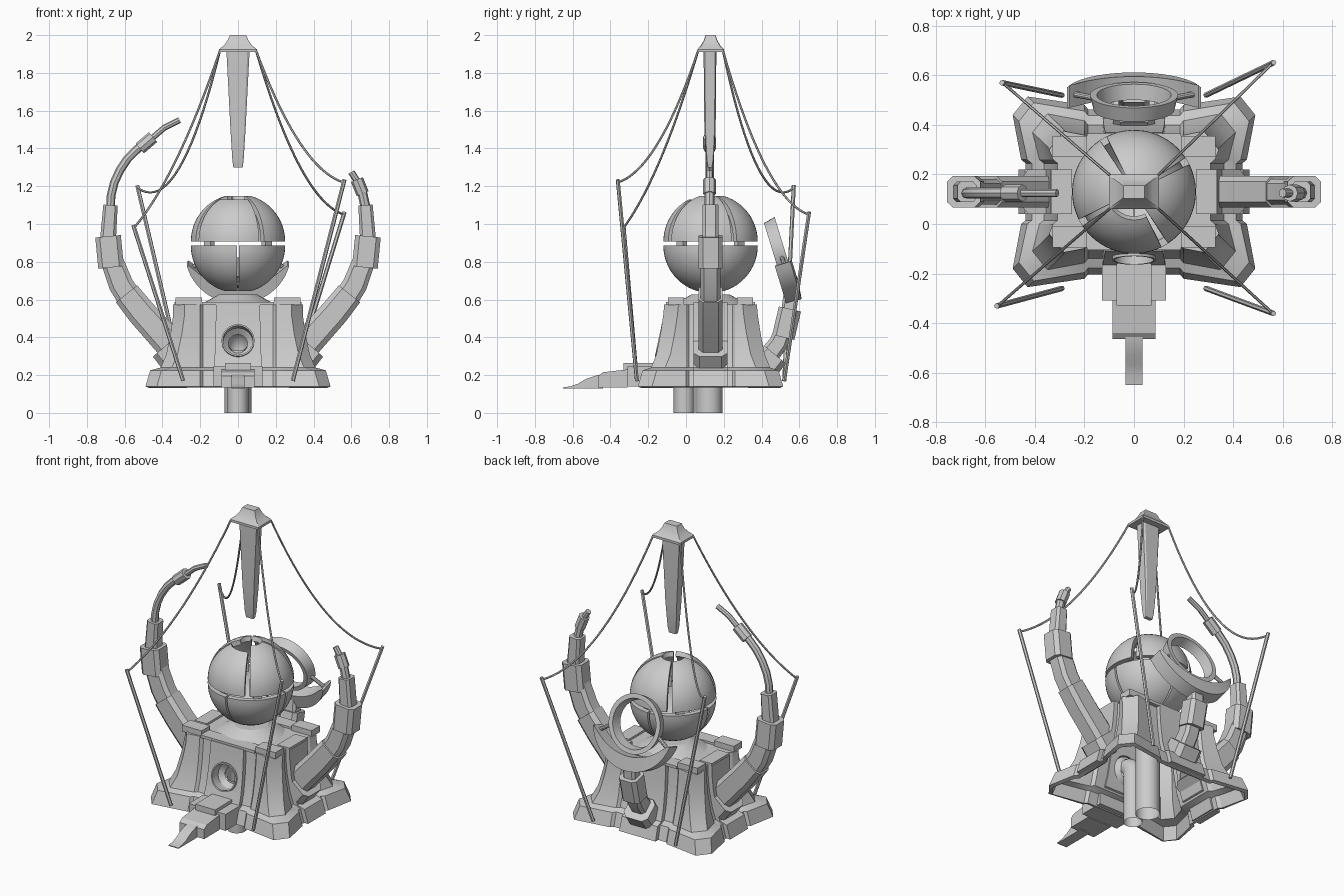
import bpy, bmesh, math
from mathutils import Vector, Matrix

if "Cube" in bpy.data.objects:
    bpy.data.objects.remove(bpy.data.objects["Cube"], do_unlink=True)

STONE = (0.6, 0.6, 0.6, 1)
mat = bpy.data.materials.new("stone_grey")
mat.use_nodes = True
mat.diffuse_color = STONE
mat.node_tree.nodes["Principled BSDF"].inputs["Base Color"].default_value = STONE
CY = 0.13                      # tower axis
parts = []


def activate(ob):
    bpy.ops.object.select_all(action='DESELECT')
    ob.select_set(True)
    bpy.context.view_layer.objects.active = ob


def finish(name, bm, matrix=None):
    bmesh.ops.recalc_face_normals(bm, faces=bm.faces)
    me = bpy.data.meshes.new(name)
    bm.to_mesh(me)
    bm.free()
    me.materials.append(mat)
    ob = bpy.data.objects.new(name, me)
    if matrix:
        me.transform(matrix)
    bpy.context.collection.objects.link(ob)
    parts.append(ob)
    return ob


def loft(name, rings, caps=(True, True), closed=False, matrix=None):
    """Skin a list of equal rings of points."""
    bm = bmesh.new()
    vs = [[bm.verts.new(p) for p in r] for r in rings]
    n = len(rings[0])
    pairs = list(zip(vs, vs[1:])) + ([(vs[-1], vs[0])] if closed else [])
    for a, b in pairs:
        for i in range(n):
            j = (i + 1) % n
            bm.faces.new((a[i], a[j], b[j], b[i]))
    if not closed:
        for cap, ring in zip(caps, (vs[0], vs[-1])):
            if cap:
                bm.faces.new(ring)
    return finish(name, bm, matrix)


def box(name, x0, x1, y0, y1, z0, z1):
    return loft(name, [[(x0, y0, z), (x1, y0, z), (x1, y1, z), (x0, y1, z)] for z in (z0, z1)])


def side_profile(name, half, pts):
    """Extrude a (y, z) outline across the width."""
    loft(name, [[(x, y, z) for y, z in pts] for x in (-half, half)])


def tube(name, pts, r, fill=True, sides=3):
    cu = bpy.data.curves.new(name, 'CURVE')
    cu.dimensions = '3D'
    cu.bevel_depth, cu.bevel_resolution, cu.use_fill_caps = r, sides, fill
    sp = cu.splines.new('POLY')
    sp.points.add(len(pts) - 1)
    for q, p in zip(sp.points, pts):
        q.co = (*p, 1)
    cu.materials.append(mat)
    ob = bpy.data.objects.new(name, cu)
    bpy.context.collection.objects.link(ob)
    activate(ob)
    bpy.ops.object.convert(target='MESH')
    parts.append(bpy.context.view_layer.objects.active)


def about_axis(angle):
    return Matrix.Translation((0, CY, 0)) @ Matrix.Rotation(math.radians(angle), 4, 'Z')


def octagon(a, b, k=0.65):
    """Rectangle with cut corners; k is the uncut share of each side."""
    q = [(a, b * k), (a * k, b)]
    half = q + [(-s, t) for s, t in reversed(q)]
    return half + [(-s, -t) for s, t in half]


def limb(name, path, depth, angle):
    """Bevelled bar along (radius, z, half width) points, turned about the axis."""
    rings = []
    for i, (r, z, w) in enumerate(path):
        a, b = path[max(i - 1, 0)], path[min(i + 1, len(path) - 1)]
        t = Vector((b[0] - a[0], 0, b[1] - a[1])).normalized()
        n = Vector((t.z, 0, -t.x))
        rings.append([Vector((r, 0, z)) + n * s + Vector((0, d, 0)) for s, d in octagon(w, depth)])
    return loft(name, rings, matrix=about_axis(angle))


# Flared base: level height, half width, half depth, inward bow of the sides
levels = [(.14, .49, .385, .034), (.225, .465, .36, .034), (.24, .41, .315, .028), (.31, .38, .287, .022),
          (.42, .357, .265, .02), (.52, .343, .25, .016), (.575, .343, .245, .016)]


def plan(z, x, y, c):
    q = [(x - c - .018, .115), (x - c, .13), (x, y - .075), (x - .06, y), (.2, y - c), (.185, y - c - .018)]
    half = q + [(-a, b) for a, b in reversed(q)]
    return [(a, b + CY, z) for a, b in half + [(-a, -b) for a, b in half]]


base = loft("tower_base", [plan(*l) for l in levels], caps=(False, True))
m = base.modifiers.new("wall", 'SOLIDIFY')
m.thickness, m.offset = .025, -1
activate(base)
bpy.ops.object.modifier_apply(modifier="wall")

buttresses = []
for name, angle, front in (("left", 0, 0), ("back", 90, 1), ("right", 180, 0), ("front", 270, 1)):
    rings = []
    for z, x, y, c in levels:
        d, w = ((y if front else x) - c + .01), (.115 + .03 * (.58 - z) if front else .09)
        rings.append([(d, -w, z), (d, w, z), (d - .06, w, z), (d - .06, -w, z)])
    buttresses.append(loft(name + "_buttress", rings, matrix=about_axis(angle)))

# Round opening through the front wall
bm = bmesh.new()
bmesh.ops.create_cone(bm, cap_ends=True, segments=32, radius1=.083, radius2=.083, depth=.4,
                      matrix=Matrix.Translation((0, -.2, .38)) @ Matrix.Rotation(math.pi / 2, 4, 'X'))
cutter = finish("opening_cutter", bm)
cutter.hide_render = True
for ob in (base, buttresses[3]):
    m = ob.modifiers.new("opening", 'BOOLEAN')
    m.operation, m.object, m.solver = 'DIFFERENCE', cutter, 'EXACT'
    activate(ob)
    bpy.ops.object.modifier_apply(modifier="opening")
parts.remove(cutter)
bpy.data.objects.remove(cutter, do_unlink=True)


def revolve(profile, steps):
    """Rings of a cross-section (radius, height) turned about local y."""
    angs = [math.tau * i / steps for i in range(steps)]
    return [[(r * math.cos(a), h, r * math.sin(a)) for r, h in profile] for a in angs]


collar = [(.087, -.022), (.087, .05), (.055, .075), (.05, .07), (.079, .04), (.079, -.022)]
loft("opening_collar", revolve(collar, 32), closed=True,
     matrix=Matrix.Translation((0, -.125, .38)) @ Matrix.Rotation(math.radians(-12), 4, 'X'))

# Drain pipes under the base, the front one bending out to the opening
bend = [(0, -.06 + .05 * math.sin(a), .33 + .05 * math.cos(a)) for a in [math.pi / 20 * i for i in range(11)]]
tube("front_pipe", bend + [(0, -.01, 0)], .055, False, 6)
tube("rear_pipe", [(0, .122, .56), (0, .122, 0)], .071, False, 6)

# Coping on top of the base
for sx in (-1, 1):
    for sy in (-1, 1):
        xs, ys = sorted((sx * .19, sx * .33)), sorted((CY + sy * .14, CY + sy * .225))
        box("corner_block", *xs, *ys, .57, .61)
for s in (-1, 1):
    box("coping_bar", -.19, .19, *sorted((CY + s * .15, CY + s * .235)), .57, .588)
    box("side_coping_bar", *sorted((s * .25, s * .335)), CY - .09, CY + .09, .57, .588)
bm = bmesh.new()
bmesh.ops.create_cone(bm, cap_ends=True, segments=32, radius1=.2, radius2=.1, depth=.055,
                      matrix=Matrix.Translation((0, CY, .6)))
finish("sphere_pedestal", bm)

# Front steps ending in a flared tongue
box("upper_step", -.13, .13, -.31, -.15, .14, .245)
box("upper_step_tread", -.07, .07, -.33, -.15, .14, .265)
side_profile("middle_step", .087, [(-.465, .135), (-.465, .195), (-.44, .215), (-.31, .23), (-.31, .135)])
side_profile("step_tongue", .035, [(-.44, .205), (-.47, .2), (-.53, .18), (-.57, .155), (-.61, .141),
                                   (-.65, .135), (-.65, .13), (-.44, .13)])


# Split hollow sphere: four slotted shells in each half
def shell(name, a0, gap, up, zc, top):
    bm = bmesh.new()
    R, cols, rows = .25, 14, 12
    grid = []
    for i in range(cols + 1):
        az = math.radians(a0 + gap / 2 + (90 - gap) * i / cols)
        col = []
        for j in range(rows + 1):
            el = math.radians(top * j / rows)
            col.append(bm.verts.new((R * math.cos(el) * math.cos(az), CY + R * math.cos(el) * math.sin(az),
                                     zc + up * R * math.sin(el))))
        grid.append(col)
    for a, b in zip(grid, grid[1:]):
        for j in range(rows):
            bm.faces.new((a[j], b[j], b[j + 1], a[j + 1]))
    ob = finish(name, bm)
    m = ob.modifiers.new("thickness", 'SOLIDIFY')
    face = ob.data.polygons[0]
    outward = face.normal.dot(face.center - Vector((0, CY, zc))) > 0
    m.thickness, m.offset = .03, -1 if outward else 1
    activate(ob)
    bpy.ops.object.modifier_apply(modifier="thickness")


for k in range(4):
    shell("upper_shell", -60 + 90 * k, 7, 1, .908, 63 if k == 3 else 75)
    shell("lower_shell", 90 * k, 3, -1, .885, 74)
    loft("shell_spacer", [[(.2, -.025, z), (.23, -.025, z), (.23, .025, z), (.2, .025, z)] for z in (.86, .93)],
         matrix=about_axis(-45 + 90 * k))

# Jointed arms on both sides and at the back
for side, angle in (("left", 0), ("right", 180)):
    limb(side + "_arm_socket", [(.33, .28, .085), (.39, .35, .08)], .09, angle)
    limb(side + "_arm_lower", [(.33, .33, .08), (.51, .53, .076), (.59, .63, .072)], .063, angle)
    limb(side + "_arm_middle", [(.575, .61, .066), (.62, .68, .065), (.665, .8, .06)], .052, angle)
    limb(side + "_arm_cuff", [(.672, .77, .068), (.688, .935, .068)], .063, angle)
    limb(side + "_arm_upper", [(.688, .92, .042), (.675, 1.1, .038)], .042, angle)
limb("back_arm_socket", [(.29, .25, .08), (.34, .31, .075)], .085, 90)
limb("back_arm_lower", [(.29, .28, .055), (.36, .37, .05), (.4, .48, .045)], .05, 90)
limb("back_arm_cuff", [(.385, .4, .06), (.42, .55, .06)], .062, 90)
limb("back_arm_upper", [(.415, .54, .04), (.425, .66, .035)], .042, 90)


def arm_tube(name, pts, r):
    tube(name, [(x, .125, z) for x, z in pts], r, True, 2)


arm_tube("right_arm_tube", [(-.675, 1.08), (-.672, 1.15), (-.655, 1.22), (-.625, 1.285), (-.585, 1.345),
                            (-.54, 1.39), (-.5, 1.425)], .023)
arm_tube("right_arm_collar", [(-.52, 1.4), (-.45, 1.46)], .034)
arm_tube("right_arm_tip", [(-.46, 1.45), (-.39, 1.51), (-.31, 1.55)], .016)
arm_tube("left_arm_tube", [(.677, 1.08), (.655, 1.18)], .026)
arm_tube("left_arm_collar", [(.66, 1.16), (.63, 1.235)], .034)
arm_tube("left_arm_tip", [(.635, 1.22), (.6, 1.275)], .018)

# Tilted ring in a crescent cradle behind the sphere
tilt = Matrix.Translation((0, .497, .86)) @ Matrix.Rotation(math.radians(17), 4, 'X')
loft("lens_ring", revolve([(.163, -.038), (.178, .025), (.15, .025), (.138, -.038)], 40), closed=True, matrix=tilt)
crescent = []
for i in range(25):
    a = math.radians(-165 + 150 * i / 24)
    inner = .27 - .08 * math.sin(math.pi * i / 24) ** .7
    crescent.append([(r * math.cos(a), h, r * math.sin(a))
                     for r, h in ((.28, -.05), (.28, .035), (inner, .045), (inner, -.05))])
loft("ring_cradle", crescent, matrix=tilt)
for s in (-1, 1):
    tube("ring_pivot", [tilt @ Vector((s * .16, 0, -.04)), tilt @ Vector((s * .25, 0, -.1))], .012)

# Hanging spike with its flared cap
spike = [(1.3, .025, .012), (1.34, .03, .02), (1.5, .04, .03), (1.93, .062, .034)]
loft("hanging_spike", [[(x, CY - .003 + y, z) for x, y in octagon(a, b, .8)] for z, a, b in spike])
cap = [(1.91, .1, .07), (1.925, .1, .07), (1.945, .075, .052), (1.97, .056, .037), (2.0, .043, .026)]
loft("spire_cap", [[(x, CY + y, z) for x, y in octagon(a, b, .92)] for z, a, b in cap])

# Leaning poles and sagging cables: top position, sag
for top, sag in (((.56, -.36, 1.22), .14), ((-.55, -.33, .98), .1),
                 ((-.53, .57, 1.19), .26), ((.56, .65, 1.05), .18)):
    sx, sy = math.copysign(1, top[0]), math.copysign(1, top[1])
    t = Vector(top)
    foot = Vector((sx * .29, CY + sy * .39, .17))
    tube("pole", [foot, t + (t - foot).normalized() * .015], .011, True, 1)
    start = Vector((sx * .095, CY + sy * .065, 1.92))
    tube("cable", [start.lerp(t, i / 20) - Vector((0, 0, sag * 4 * (i / 20) * (1 - i / 20)))
                   for i in range(21)], .006, True, 1)

# Smooth the round parts, keep the hard edges
for ob in parts:
    activate(ob)
    bpy.ops.object.shade_smooth_by_angle(angle=math.radians(25))
bpy.ops.object.select_all(action='DESELECT')
